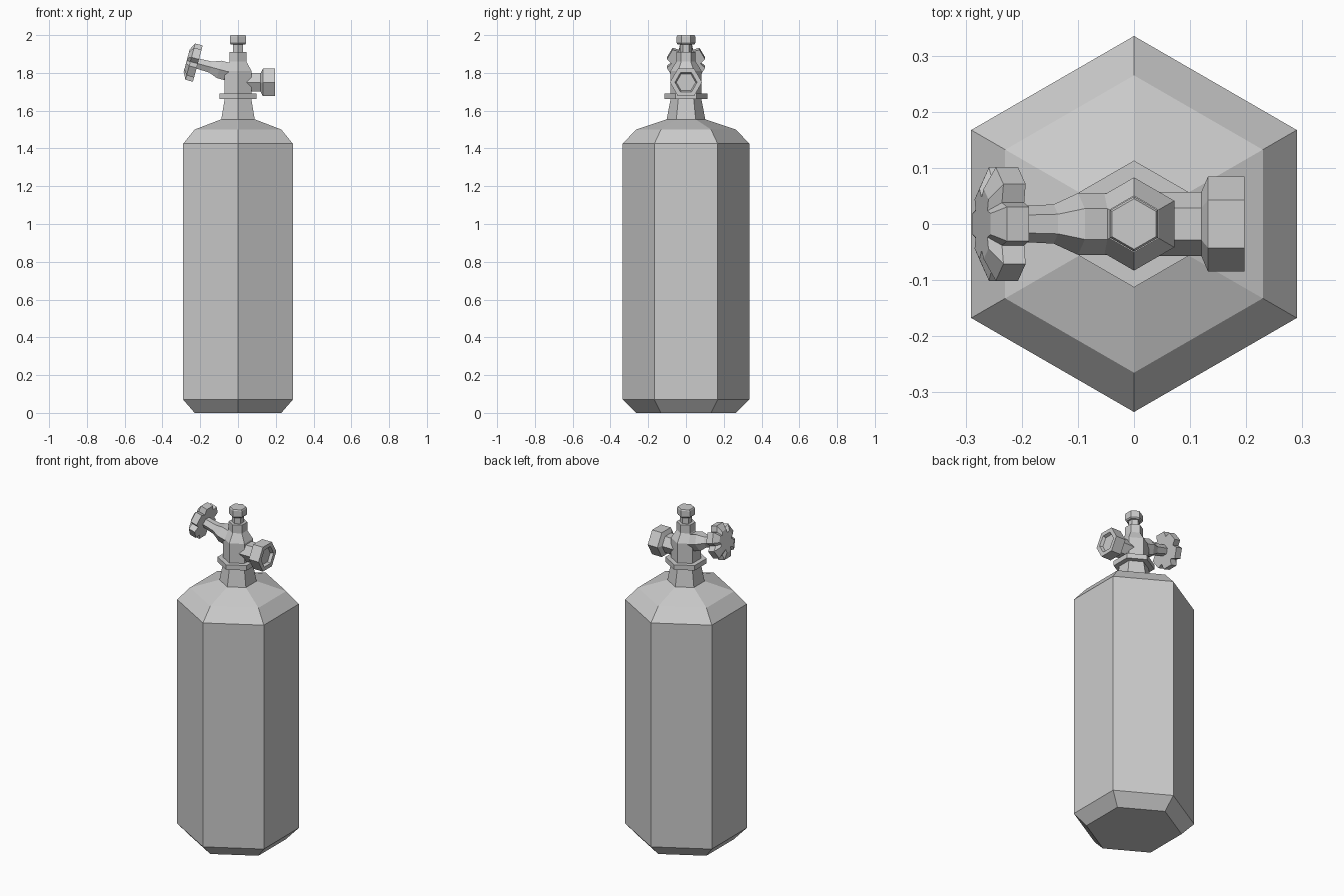
import bpy, bmesh
from math import sin, cos, radians
from mathutils import Vector

cube = bpy.data.objects.get("Cube")
if cube:
    bpy.data.objects.remove(cube, do_unlink=True)

# Single plain metal colour
GREY = (0.6, 0.6, 0.6, 1.0)
metal = bpy.data.materials.new("grey metal")
metal.diffuse_color = GREY
metal.use_nodes = True
for node in metal.node_tree.nodes:
    if node.type == 'BSDF_PRINCIPLED':
        node.inputs["Base Color"].default_value = GREY


def polar(radius, degrees):
    return radius * cos(radians(degrees)), radius * sin(radians(degrees))


HEXAGON = [polar(1, 60 * k) for k in range(6)]


def loft(name, profile, axis=(0, 0, 1), origin=(0, 0, 0), outline=HEXAGON):
    """Stack scaled outlines along an axis; profile holds (scale, distance)."""
    w = Vector(axis).normalized()
    a = Vector((0, 1, 0))
    b = w.cross(a)
    bm = bmesh.new()
    rings = []
    for scale, dist in profile:
        centre = Vector(origin) + w * dist
        rings.append([bm.verts.new(centre + (a * p + b * q) * scale)
                      for p, q in outline])
    n = len(outline)
    for low, high in zip(rings, rings[1:]):
        for i in range(n):
            j = (i + 1) % n
            bm.faces.new((low[i], low[j], high[j], high[i]))
    bm.faces.new(rings[0][::-1])
    bm.faces.new(rings[-1])
    bmesh.ops.recalc_face_normals(bm, faces=bm.faces)
    mesh = bpy.data.meshes.new(name)
    bm.to_mesh(mesh)
    bm.free()
    mesh.materials.append(metal)
    obj = bpy.data.objects.new(name, mesh)
    bpy.context.collection.objects.link(obj)
    return obj


# Tank with bevelled base and sloping shoulder
loft("tank", [(0.265, 0), (0.335, 0.07), (0.335, 1.425),
              (0.265, 1.5), (0.1, 1.555)])

# Neck, collar, valve body and top cap
loft("neck", [(0.103, 1.55), (0.08, 1.67)])
loft("collar", [(0.113, 1.662), (0.113, 1.692)])
loft("valve_body", [(0.083, 1.685), (0.083, 1.81), (0.051, 1.86), (0.051, 1.91)])
loft("stem", [(0.032, 1.9), (0.032, 1.96)])
loft("top_cap", [(0.043, 1.95), (0.049, 1.957), (0.049, 1.993), (0.045, 2.0)])

# Side outlet with a recessed hexagonal end
loft("outlet", [(0.057, 0.03), (0.057, 0.12), (0.085, 0.132), (0.085, 0.197),
                (0.059, 0.197), (0.051, 0.18)],
     axis=(1, 0, 0), origin=(0, 0, 1.75))

# Tilted arm and six-lobed hand wheel
TILT = (-0.966, 0, 0.26)
HUB = (-0.235, 0, 1.855)
loft("wheel_arm", [(0.055, -0.225), (0.055, -0.14), (0.035, -0.095), (0.031, -0.015)],
     axis=TILT, origin=HUB)

lobes = []
for k in range(6):
    mid = 90 + 60 * k
    lobes += [polar(0.104, mid - 17), polar(0.104, mid + 17), polar(0.076, mid + 30)]
loft("hand_wheel", [(1, -0.023), (1, 0.018), (0.62, 0.038)],
     axis=TILT, origin=HUB, outline=lobes)
